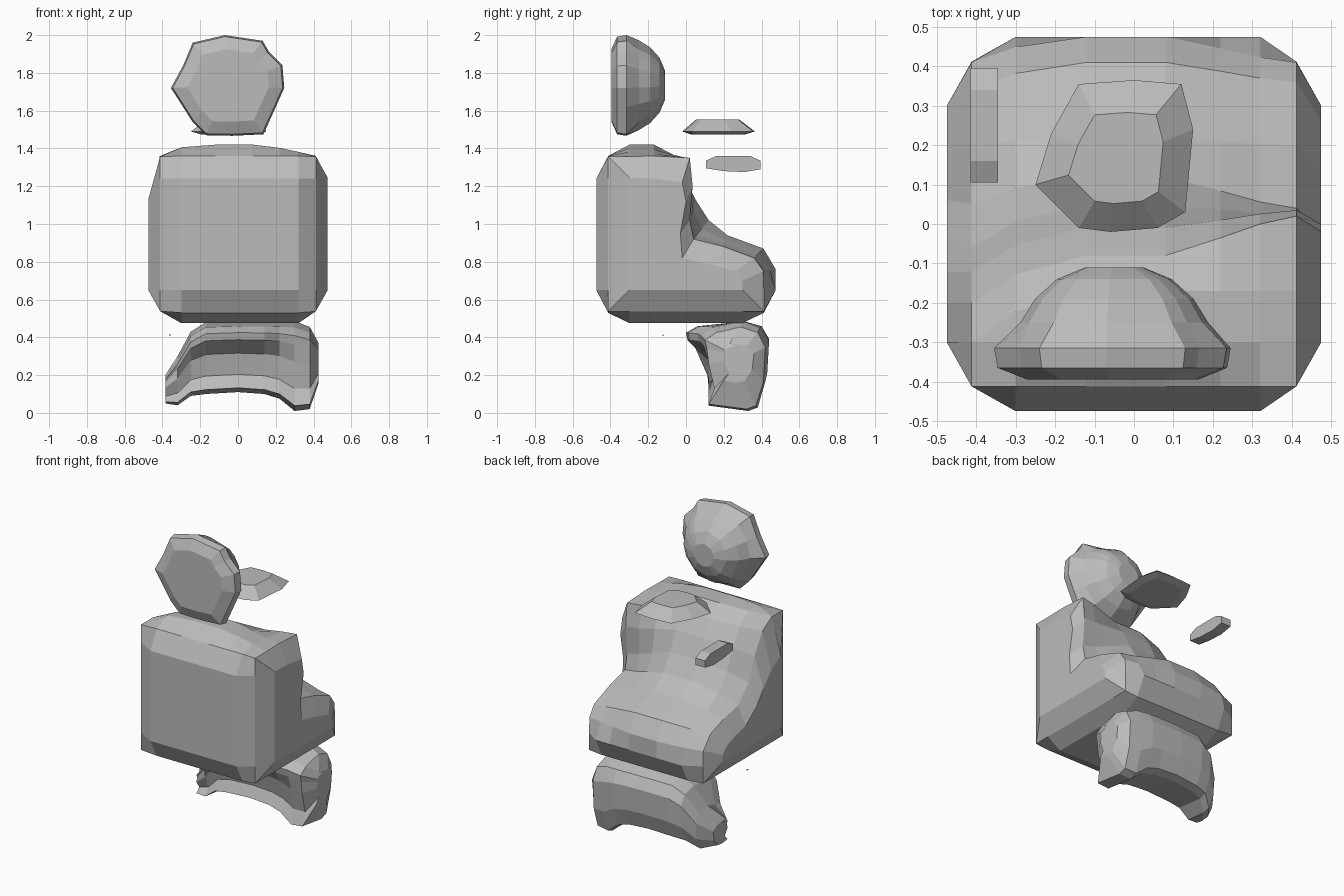
import bpy, bmesh, math

gray = bpy.data.materials.new("plain_gray")
gray.diffuse_color = (0.5, 0.5, 0.5, 1)


def loft(name, rings):
    """Skin closed rings of equal length and cap both ends."""
    bm = bmesh.new()
    rows = [[bm.verts.new(p) for p in ring] for ring in rings]
    n = len(rows[0])
    for a, b in zip(rows, rows[1:]):
        for i in range(n):
            j = (i + 1) % n
            bm.faces.new((a[i], a[j], b[j], b[i]))
    bm.faces.new(rows[0])
    bm.faces.new(rows[-1][::-1])
    bmesh.ops.recalc_face_normals(bm, faces=bm.faces)
    me = bpy.data.meshes.new(name)
    bm.to_mesh(me)
    bm.free()
    me.materials.append(gray)
    ob = bpy.data.objects.new(name, me)
    bpy.context.collection.objects.link(ob)
    return ob


def blend(a, b, t):
    return [tuple(p + (q - p) * t for p, q in zip(u, v)) for u, v in zip(a, b)]


# Body: chamfered block, scooped out at the upper back
LEFT = [(-.3, 1.12), (-.2, 1.06), (-.12, .97), (-.05, .88), (.06, .8), (.18, .77), (.26, .74), (.3, .7)]
LEFT_IN = [(-.3, 1.36), (-.2, 1.3), (-.12, 1.17), (-.06, 1.02), (.05, .91), (.2, .88), (.34, .83), (.41, .75)]
MID = [(-.17, 1.42), (-.08, 1.35), (-.01, 1.25), (.05, 1.13), (.12, 1.02), (.22, .94), (.41, .87), (.475, .76)]
RIGHT_IN = [(-.17, 1.36), (.02, 1.35), (.035, 1.2), (.02, 1.02), (.04, .92), (.2, .88), (.36, .82), (.41, .75)]
RIGHT = [(-.17, 1.24), (-.02, 1.22), (0, 1.12), (-.03, .95), (-.02, .82), (.12, .79), (.26, .75), (.3, .7)]
stations = [(-.475, .175, LEFT), (-.412, .063, LEFT_IN), (-.3, 0, blend(LEFT_IN, MID, .6)),
            (-.12, 0, MID), (.08, 0, MID), (.22, 0, blend(MID, RIGHT_IN, .45)),
            (.32, 0, blend(MID, RIGHT_IN, .8)), (.412, .063, RIGHT_IN), (.475, .175, RIGHT)]
rings = []
for x, e, back in stations:
    y = .475 - e                                  # depth after corner chamfer
    low = .475 + e                                # underside height
    top = min(1.42 - e, back[0][1] + .01)
    cy, cz = min(.412, y), max(.53, low)
    front = [(-min(.3, y), low), (-cy, cz), (-y, .65), (-y, min(1.24, top)),
             (-cy, min(1.36, top)), (-min(.3, y), top)]
    end = [(y, .65), (cy, cz), (min(.3, y), low)]
    rings.append([(x, a, b) for a, b in front + back + end])
loft("body", rings)

# Head: half dome with a flat irregular face
outline = [(-.07, 2.0), (.13, 1.97), (.165, 1.91), (.235, 1.84), (.245, 1.72), (.2, 1.62),
           (.135, 1.475), (-.03, 1.467), (-.17, 1.47), (-.24, 1.54), (-.355, 1.72), (-.29, 1.84), (-.24, 1.96)]
rings = []
for y, s in [(-.395, .72), (-.365, .97), (-.315, 1), (-.25, .9), (-.19, .76), (-.14, .55), (-.11, .28)]:
    ring = []
    for x, z in outline:
        dx, dz = x + .05, z - 1.735
        r = math.hypot(dx, dz)
        k = 1 if y < -.3 else min(1, .265 / r)    # the dome is rounder than the face
        ring.append((-.05 + dx * s * k, y, 1.735 + dz * s * k))
    rings.append(ring)
loft("head", rings)

# Thin faceted cap plate behind the head
rim = [(-.25, .1), (-.21, .23), (-.14, .355), (0, .365), (.12, .355), (.15, .24),
       (.13, .03), (.06, -.01), (-.06, -.02), (-.14, -.01)]
rings = []
for s, z in [(.75, 1.475), (1, 1.49), (.6, 1.552)]:
    rings.append([(-.04 + (x + .04) * s, .16 + (y - .16) * s, z) for x, y in rim])
loft("cap_plate", rings)

# Small floating plate
side = [(.105, 1.295), (.105, 1.335), (.16, 1.36), (.34, 1.36), (.395, 1.335),
        (.395, 1.29), (.31, 1.275), (.2, 1.28)]
loft("side_plate", [[(x, y, z) for y, z in side] for x in (-.415, -.345)])

# Legs: arched slab with an overhanging front lip; (x, bottom, top, lip y, back y)
rings = []
for x, zb, zt, lip, back in [(-.385, .05, .2, .12, .27), (-.32, .04, .3, .1, .36), (-.25, .09, .43, .04, .41),
                             (-.17, .1, .48, 0, .43), (0, .11, .485, 0, .44), (.14, .1, .485, .01, .44),
                             (.22, .075, .485, .06, .44), (.3, .01, .485, .08, .43), (.38, .02, .455, .1, .42),
                             (.427, .16, .37, .2, .36)]:
    h = zt - zb
    wall = max(.12, lip)
    prof = [(lip, .84), (lip + .06, .93), (back - .13, 1), (back - .04, .93), (back, .75),
            (back - .01, .33), (back - .05, .04), (back - .1, 0), (wall, .06), (wall + .03, .25), (wall, .55),
            (lip + .01, .74)]
    rings.append([(x, y, zb + h * t) for y, t in prof])
loft("legs", rings)

# Tiny loose chip
loft("chip", [[(x, -.128, .41), (x, -.115, .41), (x, -.12, .416)] for x in (-.365, -.355)])
